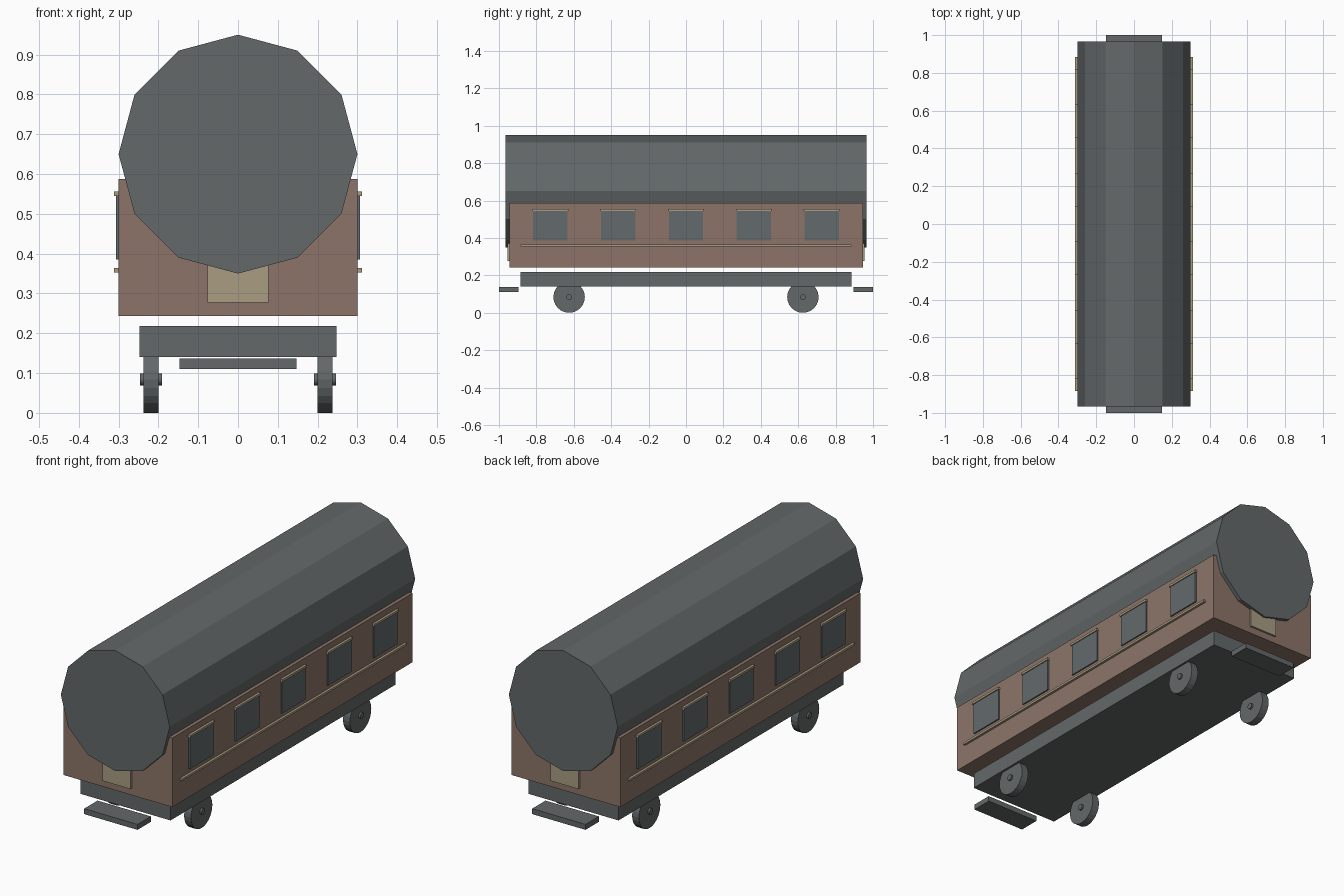
import bpy
from math import pi

cube = bpy.data.objects.get("Cube")
if cube:
    bpy.data.objects.remove(cube, do_unlink=True)


def material(name, rgb):
    mat = bpy.data.materials.new(name)
    mat.use_nodes = True
    mat.diffuse_color = (*rgb, 1)
    mat.node_tree.nodes["Principled BSDF"].inputs["Base Color"].default_value = (*rgb, 1)
    return mat


grey = material("dark grey", (0.125, 0.138, 0.138))
glass = material("window grey", (0.125, 0.145, 0.15))
brown = material("wood brown", (0.265, 0.175, 0.138))
cream = material("dull cream", (0.40, 0.34, 0.225))


def box(name, mat, x, y, z):
    """Box given by its (low, high) range on each axis."""
    ranges = (x, y, z)
    bpy.ops.mesh.primitive_cube_add(size=1, location=[sum(r) / 2 for r in ranges])
    obj = bpy.context.object
    obj.scale = [r[1] - r[0] for r in ranges]
    bpy.ops.object.transform_apply(location=False, rotation=False, scale=True)
    obj.name = name
    obj.data.materials.append(mat)
    return obj


def cylinder(name, mat, sides, radius, length, centre, rotation):
    bpy.ops.mesh.primitive_cylinder_add(vertices=sides, radius=radius, depth=length,
                                        location=centre, rotation=rotation)
    obj = bpy.context.object
    obj.name = name
    obj.data.materials.append(mat)
    return obj


def span(a, b, side):
    return tuple(sorted((a * side, b * side)))


# Main shell: wooden body, twelve-sided roof drum and chassis
box("body", brown, (-0.3, 0.3), (-0.945, 0.945), (0.243, 0.587))
cylinder("roof", grey, 12, 0.3, 1.93, (0, 0, 0.65), (pi / 2, 0, 0))
box("chassis", grey, (-0.248, 0.248), (-0.885, 0.885), (0.14, 0.218))

# End doors and steps
for end, label in ((-1, "front"), (1, "back")):
    box(label + "_door", cream, (-0.077, 0.077), span(0.94, 0.955, end), (0.277, 0.54))
    box(label + "_step", grey, (-0.147, 0.147), span(0.895, 1.0, end), (0.11, 0.137))

for side, label in ((1, "left"), (-1, "right")):
    # Belt rail along the side
    box(label + "_belt_rail", cream, span(0.298, 0.312, side), (-0.885, 0.885), (0.353, 0.364))

    # Five windows, each with a lintel
    for i in range(5):
        y = (i - 2) * 0.3625
        box(f"{label}_window_{i + 1}", glass, span(0.298, 0.307, side),
            (y - 0.092, y + 0.092), (0.385, 0.545))
        box(f"{label}_lintel_{i + 1}", cream, span(0.298, 0.312, side),
            (y - 0.096, y + 0.096), (0.545, 0.556))

    # Wheels with hubs
    for end, place in ((-1, "front"), (1, "back")):
        centre = (0.2185 * side, 0.625 * end, 0.084)
        for part, radius, length in (("wheel", 0.084, 0.038), ("hub", 0.015, 0.056)):
            cylinder(f"{place}_{label}_{part}", grey, 24, radius, length, centre, (0, pi / 2, 0))
